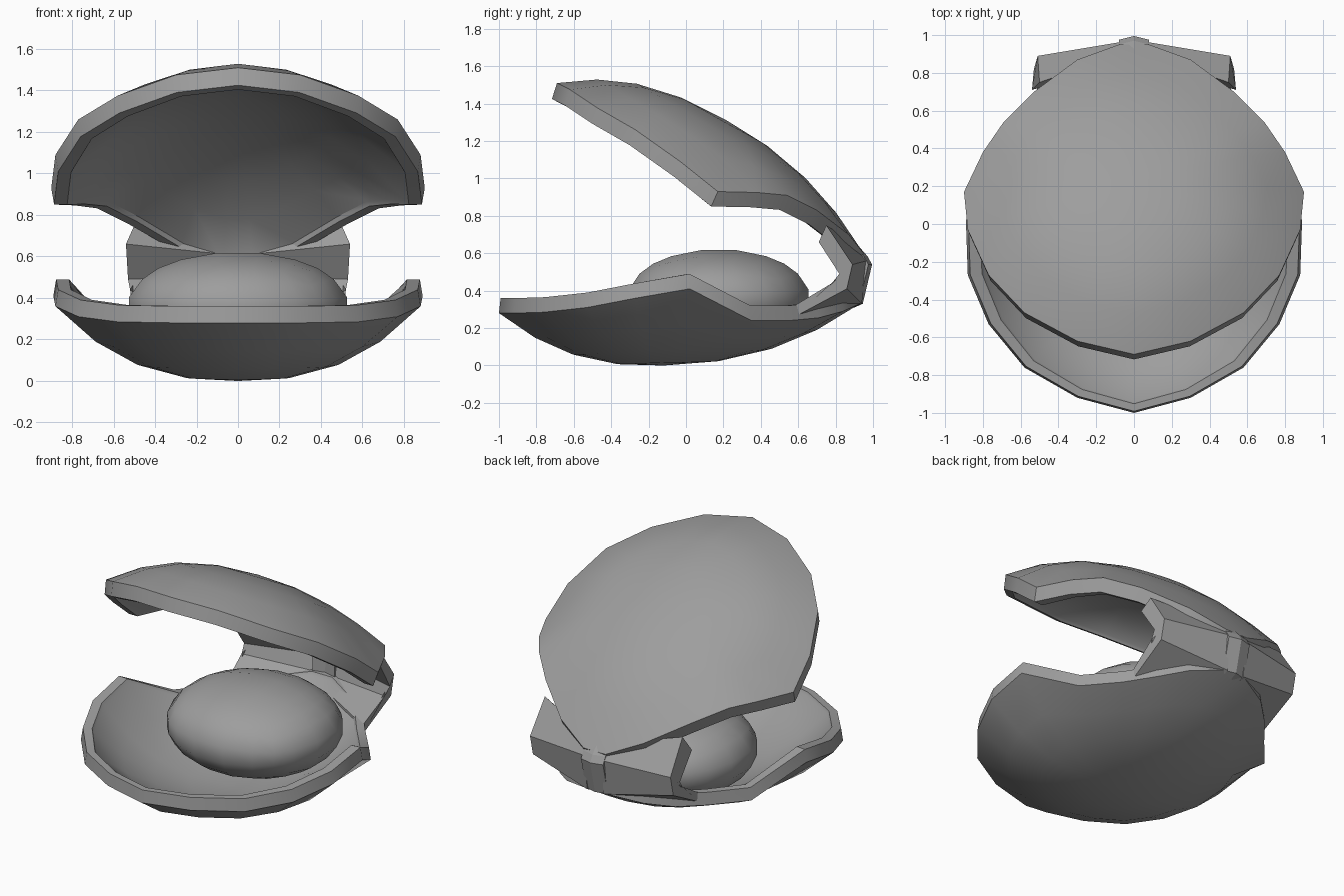
import bpy, bmesh
from mathutils import Vector as V

if "Cube" in bpy.data.objects:
    bpy.data.objects.remove(bpy.data.objects["Cube"])

# Single mid-grey finish shared by every part
grey = bpy.data.materials.new("mid_grey")
grey.diffuse_color = (.34, .34, .34, 1)
grey.use_nodes = True
grey.node_tree.nodes["Principled BSDF"].inputs["Base Color"].default_value = grey.diffuse_color


def finish(name, bm, angle):
    bmesh.ops.recalc_face_normals(bm, faces=bm.faces)
    me = bpy.data.meshes.new(name)
    bm.to_mesh(me)
    bm.free()
    me.materials.append(grey)
    ob = bpy.data.objects.new(name, me)
    bpy.context.collection.objects.link(ob)
    bpy.ops.object.select_all(action='DESELECT')
    ob.select_set(True)
    bpy.context.view_layer.objects.active = ob
    if angle:
        bpy.ops.object.shade_smooth_by_angle(angle=angle)
    return ob


def loft(bm, rings, closed_ends):
    rows = [[bm.verts.new(p) for p in r] for r in rings]
    for a, b in zip(rows, rows[1:]):
        n = len(a)
        for i in range(n):
            j = (i + 1) % n
            bm.faces.new((a[i], a[j], b[j], b[i]))
    if closed_ends:
        bm.faces.new(rows[0])
        bm.faces.new(rows[-1])
    return rows


def shell(name, half, base, slope, bulge, rim):
    """Half outline is mirrored, then lofted: outer dome, rim wall, lip, inner bowl."""
    base, bulge, rim = V(base), V(bulge), V(rim)
    pts = [V(p) for p in half]
    pts += [V((-p[0], p[1], p[2])) for p in reversed(half[1:])]

    def ring(t, sx=1.0, sy=1.0, off=V((0, 0, 0))):
        out = []
        for p in pts:
            d = p - base
            wave = d.z - slope * d.y        # rim waviness fades towards the middle
            flat = V((d.x * sx, d.y * sy, slope * d.y * sy)) * t
            out.append(base + flat + V((0, 0, wave * t ** 3.5)) + bulge * (1 - t ** 2.4) + off)
        return out
    outer_t = (0.28, 0.55, 0.78, 1.0)
    lip = rim * 0.75
    rings = [ring(t) for t in outer_t]
    rings += [ring(1, .985, .99, rim), ring(1, .915, .945, rim), ring(1, .9, .935, lip)]
    rings += [ring(t, .9, .935, lip) for t in outer_t[2::-1]]
    bm = bmesh.new()
    rows = loft(bm, rings, False)
    for row, off in ((rows[0], V((0, 0, 0))), (rows[-1], lip)):
        c = bm.verts.new(base + bulge + off)
        for i in range(len(row)):
            bm.faces.new((row[i], row[(i + 1) % len(row)], c))
    return finish(name, bm, 0.6)


# Lower and upper shells
shell("lower_shell",
      [(0, -1, .28), (.3, -.92, .28), (.58, -.76, .285), (.77, -.53, .31),
       (.88, -.27, .36), (.89, .02, .41), (.72, .35, .24), (.55, .55, .24),
       (.42, .71, .255), (.28, .84, .29), (.08, .93, .33)],
      (0, -.12, .305), .03, (0, 0, -.305), (0, 0, .08))
shell("upper_shell",
      [(0, -.69, 1.51), (.3, -.62, 1.475), (.58, -.47, 1.375), (.77, -.27, 1.26),
       (.88, -.03, 1.09), (.9, .17, .93), (.8, .38, .925), (.69, .54, .91),
       (.53, .7, .83), (.3, .87, .7), (.08, .95, .6)],
      (0, .14, 1.045), -.56, (0, .07, .27), (0, -.035, -.08))

# Soft rounded body resting between the shells
bm = bmesh.new()
bmesh.ops.create_cube(bm, size=2)
bmesh.ops.subdivide_edges(bm, edges=bm.edges[:], cuts=4, use_grid_fill=True)
for v in bm.verts:
    d = v.co.normalized()
    v.co = V((d.x * .545, d.y * .5 + .175, d.z * .275 + .352))
finish("body", bm, 0.7)

# Folded hinge ears, one per side: (y, z) sections near the knuckle and at the tip
inner = [(.90, .65), (.965, .56), (.94, .33), (.82, .28), (.82, .34), (.9, .40), (.91, .51), (.85, .61)]
outer = [(.75, .75), (.89, .54), (.86, .41), (.58, .26), (.58, .32), (.78, .44), (.82, .49), (.71, .66)]
outer_x = [.5, .51, .51, .5, .5, .52, .53, .54]
for side, label in ((1, "right"), (-1, "left")):
    bm = bmesh.new()
    loft(bm, [[(side * .06, y, z) for y, z in inner],
              [(side * x, y, z) for x, (y, z) in zip(outer_x, outer)]], True)
    finish("hinge_ear_" + label, bm, 0)

# Central hinge knuckle
knuckle = [(.93, .63), (.97, .585), (.995, .54), (.945, .33), (.9, .31), (.91, .56)]
bm = bmesh.new()
loft(bm, [[(x, y - d, z) for y, z in knuckle]
          for x, d in ((-.08, .02), (0, 0), (.08, .02))], True)
finish("hinge_knuckle", bm, 0)
